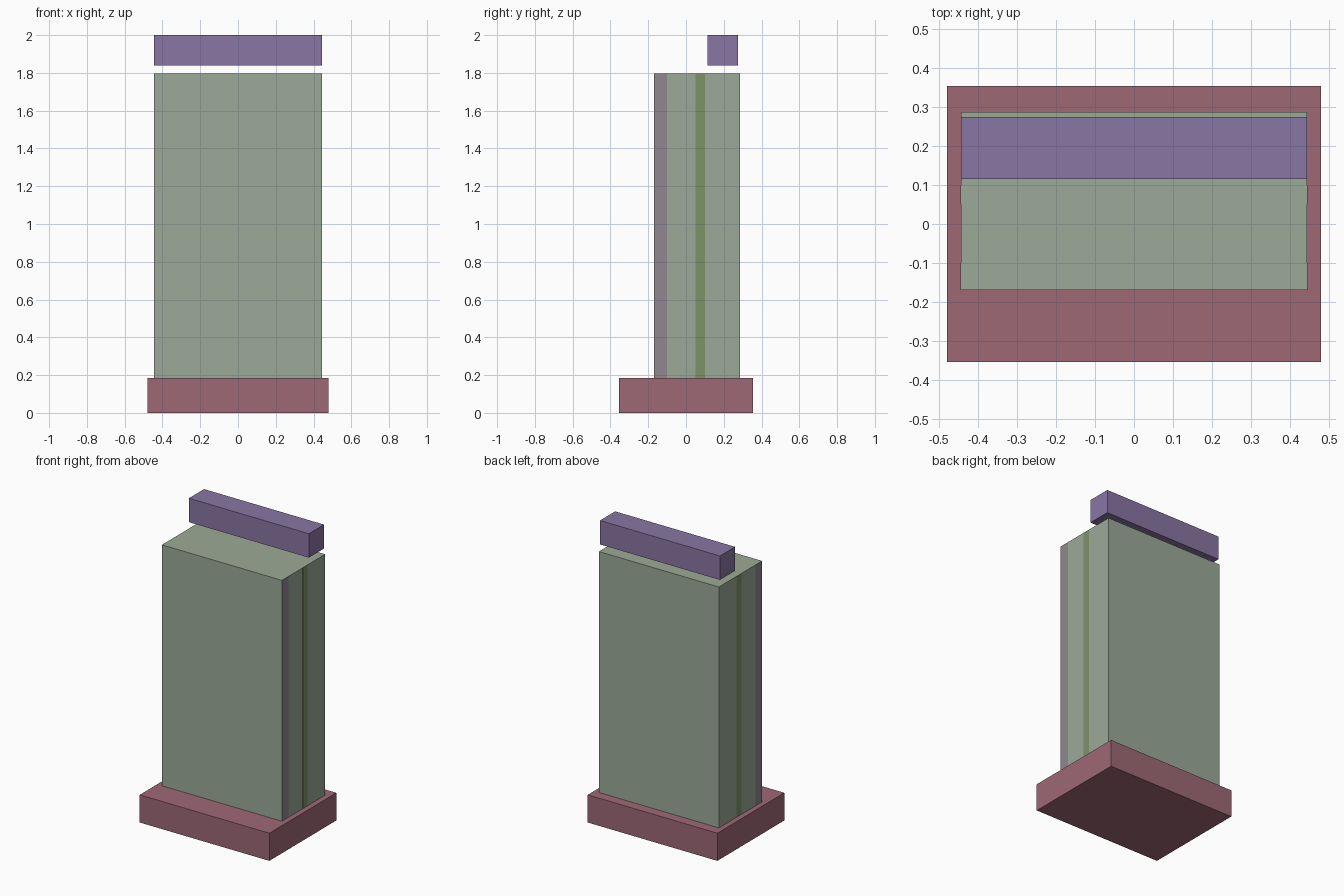
import bpy
import bmesh
from mathutils import Matrix, Vector

if "Cube" in bpy.data.objects:
    bpy.data.objects.remove(bpy.data.objects["Cube"])


def material(name, rgb):
    m = bpy.data.materials.new(name)
    m.diffuse_color = (*rgb, 1)
    m.use_nodes = True
    m.node_tree.nodes["Principled BSDF"].inputs["Base Color"].default_value = m.diffuse_color
    return m


def box(name, half_x, y, z, mat):
    """Box centred on x = 0, with (min, max) ranges in y and z."""
    bm = bmesh.new()
    bmesh.ops.create_cube(bm, size=1)
    size = Vector((2 * half_x, y[1] - y[0], z[1] - z[0]))
    centre = Vector((0, sum(y) / 2, sum(z) / 2))
    bmesh.ops.transform(bm, matrix=Matrix.Translation(centre) @ Matrix.Diagonal(size.to_4d()),
                        verts=bm.verts)
    mesh = bpy.data.meshes.new(name)
    bm.to_mesh(mesh)
    bm.free()
    mesh.materials.append(mat)
    obj = bpy.data.objects.new(name, mesh)
    bpy.context.collection.objects.link(obj)
    return obj


rose = material("rose", (0.34, 0.14, 0.18))
sage = material("sage", (0.33, 0.40, 0.31))
violet = material("violet", (0.25, 0.18, 0.37))
moss = material("moss", (0.20, 0.29, 0.14))
mauve = material("mauve", (0.28, 0.25, 0.28))

# Wide plinth and tall main block
box("base", 0.48, (-0.354, 0.354), (0, 0.185), rose)
box("body", 0.444, (-0.17, 0.287), (0.185, 1.797), sage)

# Panels set through the body, showing as strips on its sides
box("front_panel", 0.445, (-0.169, -0.10), (0.186, 1.795), mauve)
box("middle_panel", 0.445, (0.05, 0.10), (0.186, 1.796), moss)

# Bar floating just above the rear of the body
box("top_bar", 0.444, (0.115, 0.275), (1.84, 2.0), violet)
